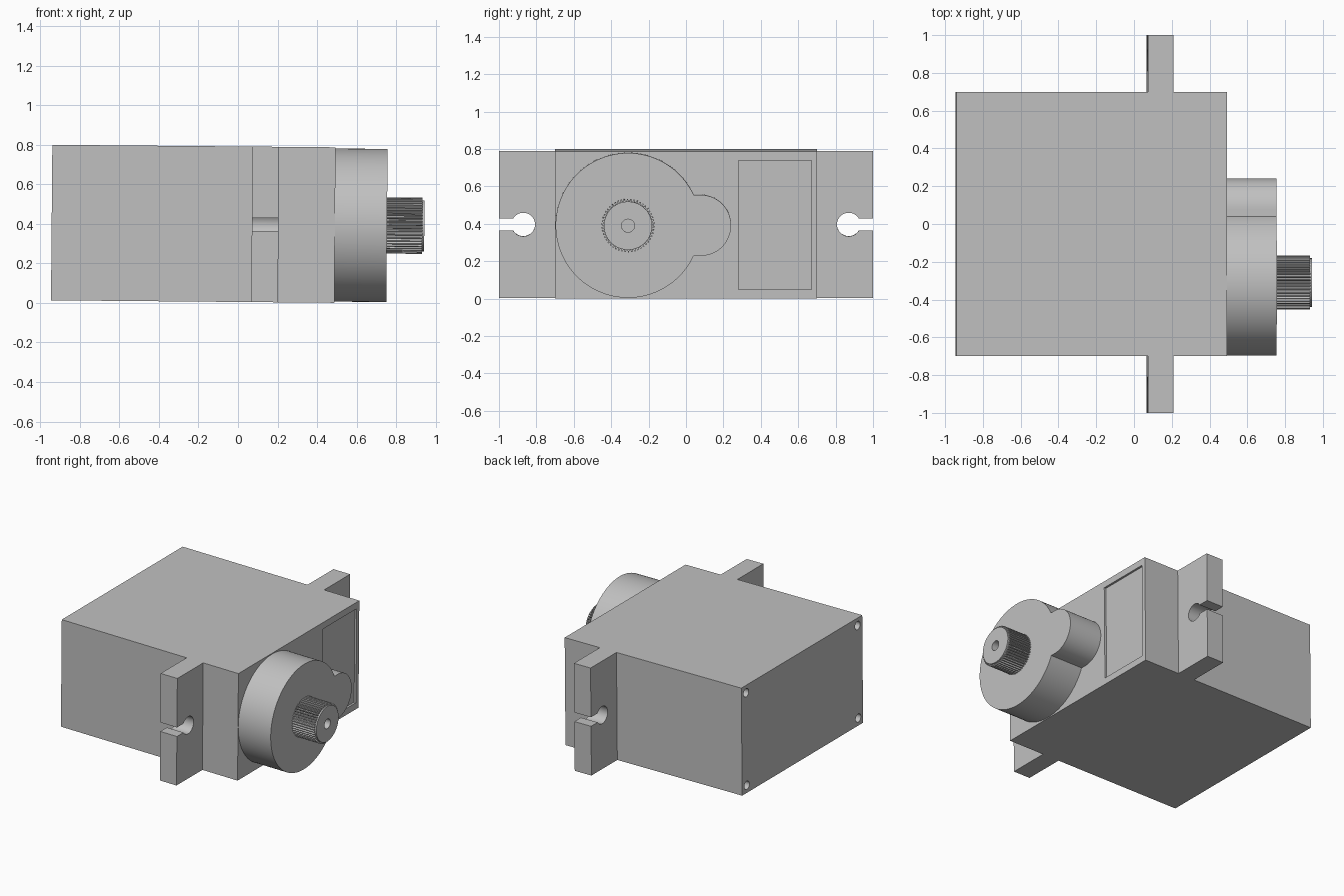
import bpy, bmesh
from math import sin, cos, pi, radians, atan2, asin
from mathutils import Matrix

cube = bpy.data.objects.get("Cube")
if cube:
    bpy.data.objects.remove(cube, do_unlink=True)

grey = bpy.data.materials.new("light grey plastic")
grey.use_nodes = True
COLOUR = (0.53, 0.53, 0.53, 1)
grey.diffuse_color = COLOUR
grey.node_tree.nodes["Principled BSDF"].inputs["Base Color"].default_value = COLOUR

# The whole servo rests with a very slight tilt about y
TILT = Matrix.Translation((0, 0, 0.398)) @ Matrix.Rotation(radians(0.5), 4, 'Y')
HALF_W, HALF_H = 0.70, 0.393
SHAFT_Y = -0.31


def arc(cy, cz, r, start, end, steps):
    """Points along an arc in the y-z plane."""
    return [(cy + r * cos(start + (end - start) * i / steps),
             cz + r * sin(start + (end - start) * i / steps)) for i in range(steps + 1)]


def circle(cy, cz, r, sides):
    return arc(cy, cz, r, 0, 2 * pi, sides)[:-1]


def rect(y0, y1, z0, z1):
    return [(y0, z0), (y1, z0), (y1, z1), (y0, z1)]


def prism(name, outline, x0, x1):
    """Extrude a y-z outline along x."""
    bm = bmesh.new()
    face = bm.faces.new([bm.verts.new((x0, y, z)) for y, z in outline])
    ext = bmesh.ops.extrude_face_region(bm, geom=[face])
    moved = [g for g in ext["geom"] if isinstance(g, bmesh.types.BMVert)]
    bmesh.ops.translate(bm, verts=moved, vec=(x1 - x0, 0, 0))
    bmesh.ops.recalc_face_normals(bm, faces=bm.faces)
    bm.transform(TILT)
    mesh = bpy.data.meshes.new(name)
    bm.to_mesh(mesh)
    bm.free()
    mesh.materials.append(grey)
    obj = bpy.data.objects.new(name, mesh)
    bpy.context.collection.objects.link(obj)
    return obj


def cut(obj, cutter):
    mod = obj.modifiers.new("cut", 'BOOLEAN')
    mod.operation = 'DIFFERENCE'
    mod.solver = 'EXACT'
    mod.object = cutter
    bpy.context.view_layer.objects.active = obj
    bpy.ops.object.modifier_apply(modifier=mod.name)
    bpy.data.objects.remove(cutter, do_unlink=True)


def smooth(obj):
    bpy.ops.object.select_all(action='DESELECT')
    obj.select_set(True)
    bpy.context.view_layer.objects.active = obj
    bpy.ops.object.shade_smooth_by_angle(angle=radians(30))


# Body case with label recess and four corner screw holes
body = prism("body_case", rect(-HALF_W, HALF_W, -HALF_H, HALF_H), -0.942, 0.49)
cut(body, prism("recess_cutter", rect(0.28, 0.67, -0.345, 0.345), 0.475, 0.6))
for sy in (-1, 1):
    for sz in (-1, 1):
        hole = circle(sy * (HALF_W - 0.055), sz * (HALF_H - 0.055), 0.03, 24)
        cut(body, prism("screw_cutter", hole, -1.0, -0.85))
smooth(body)

# Mounting ears with keyhole slots open to the outer edge
HOLE_Y, HOLE_R, SLOT = 0.87, 0.063, 0.033
gap = asin(SLOT / HOLE_R)
for side, label in ((1, "back"), (-1, "front")):
    outline = [(HALF_W - 0.01, -HALF_H), (1, -HALF_H), (1, -SLOT)]
    outline += arc(HOLE_Y, 0, HOLE_R, 2 * pi - gap, gap, 32)
    outline += [(1, SLOT), (1, HALF_H), (HALF_W - 0.01, HALF_H)]
    smooth(prism("mounting_ear_" + label, [(side * y, z) for y, z in outline], 0.07, 0.205))

# Gear housing: large round drum running into a small round lobe
DRUM_R, LOBE_R, LOBE_Y = 0.387, 0.163, 0.078
meet = asin(LOBE_R / DRUM_R)
housing = arc(SHAFT_Y, 0, DRUM_R, meet, 2 * pi - meet, 96)
housing += arc(LOBE_Y, 0, LOBE_R, -pi / 2, pi / 2, 40)
smooth(prism("gear_housing", housing, 0.48, 0.753))

# Toothed output shaft with a plain tip and a central screw hole
TEETH, ROOT_R, TIP_R = 50, 0.129, 0.142
spline = []
for i in range(TEETH):
    for step, r in ((0, ROOT_R), (0.3, ROOT_R), (0.5, TIP_R), (0.8, TIP_R)):
        a = 2 * pi * (i + step) / TEETH
        spline.append((SHAFT_Y + r * cos(a), r * sin(a)))
shaft = prism("output_shaft", spline, 0.74, 0.932)
tip = prism("shaft_tip", circle(SHAFT_Y, 0, ROOT_R, 64), 0.931, 0.942)
for part in (shaft, tip):
    cut(part, prism("bore_cutter", circle(SHAFT_Y, 0, 0.035, 32), 0.80, 1.0))
    smooth(part)
